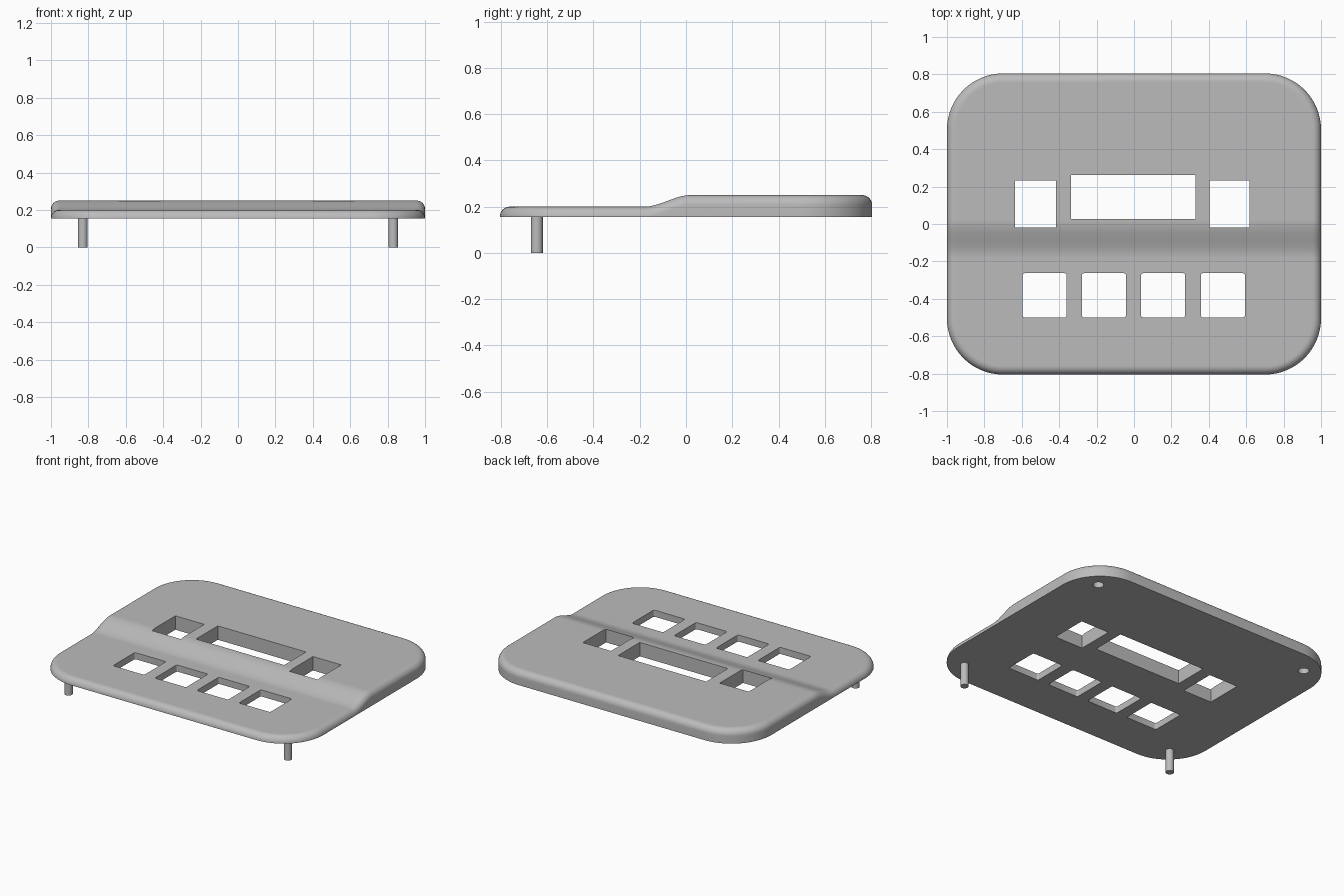
import bpy, bmesh, math

if "Cube" in bpy.data.objects:
    bpy.data.objects.remove(bpy.data.objects["Cube"], do_unlink=True)

HALF_X, HALF_Y, CORNER = 1.0, 0.805, 0.3
BASE, LOW, HIGH, FILLET = 0.155, 0.2, 0.25, 0.044
PEG_X, PEG_Y = 0.83, 0.645

grey = bpy.data.materials.new("matte grey")
grey.use_nodes = True
colour = (0.5, 0.5, 0.5, 1)
grey.diffuse_color = colour
grey.node_tree.nodes["Principled BSDF"].inputs["Base Color"].default_value = colour


def make_object(name, bm):
    bmesh.ops.recalc_face_normals(bm, faces=bm.faces)
    mesh = bpy.data.meshes.new(name)
    bm.to_mesh(mesh)
    bm.free()
    mesh.materials.append(grey)
    obj = bpy.data.objects.new(name, mesh)
    bpy.context.collection.objects.link(obj)
    return obj


def smooth(obj):
    bpy.ops.object.select_all(action='DESELECT')
    obj.select_set(True)
    bpy.context.view_layer.objects.active = obj
    bpy.ops.object.shade_smooth_by_angle(angle=math.radians(30))


def top_height(y):
    # low front deck easing up to the high rear deck
    t = min(1, max(0, (y + 0.18) / 0.2))
    return LOW + (HIGH - LOW) * t * t * (3 - 2 * t)


def half_outline(inset):
    # right half of the rounded rectangle, front to back
    cx, cy, r = HALF_X - CORNER, HALF_Y - CORNER, CORNER - inset
    arc = [math.radians(90 * i / 16) for i in range(17)]
    front = [(cx + r * math.sin(a), -cy - r * math.cos(a)) for a in arc]
    side = [(HALF_X - inset, -0.2 + 0.24 * i / 24) for i in range(25)]
    back = [(x, -y) for x, y in reversed(front)]
    return front + side + back


def ring(bm, inset, height):
    half = half_outline(inset)
    right = [bm.verts.new((x, y, height(y))) for x, y in half]
    left = [bm.verts.new((-x, y, height(y))) for x, y in half]
    return right, left


def cap(bm, rows):
    right, left = rows
    for i in range(len(right) - 1):
        bm.faces.new((right[i], right[i + 1], left[i + 1], left[i]))


# stepped plate: nested rings climb the side, round over and close on top
bm = bmesh.new()
rings = [ring(bm, 0, lambda y: BASE)]
for k in range(9):
    a = math.radians(90 * k / 8)
    rings.append(ring(bm, FILLET * (1 - math.cos(a)),
                      lambda y, a=a: top_height(y) - FILLET * (1 - math.sin(a))))
rings.append(ring(bm, FILLET + 0.008, top_height))
for lower, upper in zip(rings, rings[1:]):
    a, b = [rows[0] + rows[1][::-1] for rows in (lower, upper)]
    for i in range(len(a)):
        j = (i + 1) % len(a)
        bm.faces.new((a[i], a[j], b[j], b[i]))
cap(bm, rings[0])
cap(bm, rings[-1])
plate = make_object("panel_plate", bm)


def box_cutter(name, x0, x1, y0, y1, radius=0):
    bm = bmesh.new()
    bmesh.ops.create_cube(bm, size=1)
    for v in bm.verts:
        v.co = (x1 if v.co.x > 0 else x0, y1 if v.co.y > 0 else y0, 0.4 if v.co.z > 0 else 0.05)
    if radius:
        upright = [e for e in bm.edges if abs(e.verts[0].co.z - e.verts[1].co.z) > 0.1]
        bmesh.ops.bevel(bm, geom=upright, offset=radius, segments=4, profile=0.5, affect='EDGES')
    return make_object(name, bm)


def cylinder(name, x, y, z0, z1, radius):
    bm = bmesh.new()
    bmesh.ops.create_cone(bm, cap_ends=True, segments=32, radius1=radius, radius2=radius, depth=z1 - z0)
    bmesh.ops.translate(bm, verts=bm.verts, vec=(x, y, (z0 + z1) / 2))
    return make_object(name, bm)


# button row, display window and side windows
cutters = [box_cutter("button_cutter", x - 0.118, x + 0.118, -0.5, -0.263, 0.012)
           for x in (-0.478, -0.161, 0.156, 0.475)]
cutters.append(box_cutter("display_cutter", -0.337, 0.33, 0.028, 0.263))
cutters.append(box_cutter("left_window_cutter", 0.404, 0.618, -0.019, 0.233))
cutters.append(box_cutter("right_window_cutter", -0.637, -0.418, -0.019, 0.233))

# blind sockets under the rear corners
cutters += [cylinder("socket_cutter", s * PEG_X, PEG_Y, 0.1, 0.215, 0.034) for s in (-1, 1)]

for cutter in cutters:
    cutter.hide_render = True
    mod = plate.modifiers.new("cut", 'BOOLEAN')
    mod.operation, mod.solver, mod.object = 'DIFFERENCE', 'EXACT', cutter
    bpy.ops.object.select_all(action='DESELECT')
    bpy.context.view_layer.objects.active = plate
    plate.select_set(True)
    bpy.ops.object.modifier_apply(modifier=mod.name)
    bpy.data.objects.remove(cutter, do_unlink=True)
smooth(plate)

# locating pegs under the front corners
for side, s in (("left", 1), ("right", -1)):
    smooth(cylinder(side + "_front_peg", s * PEG_X, -PEG_Y, 0, BASE + 0.005, 0.026))
